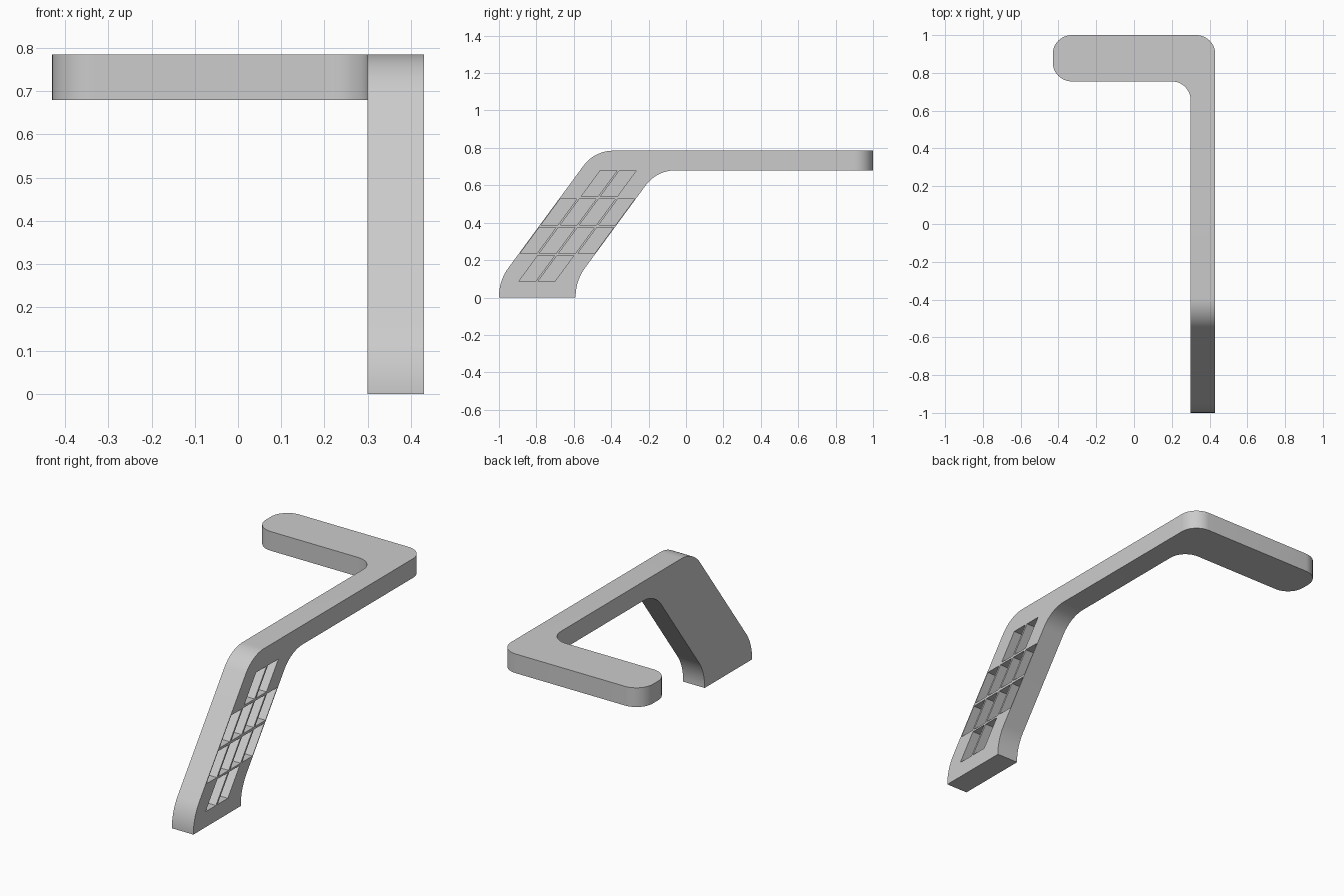
import bpy, bmesh, math
from mathutils import Vector

if "Cube" in bpy.data.objects:
    bpy.data.objects.remove(bpy.data.objects["Cube"])


def rounded(points):
    """Outline from (a, b, tangent_length) corners, with arcs where length > 0."""
    out = []
    n = len(points)
    for i, (a, b, t) in enumerate(points):
        p = Vector((a, b))
        if t == 0:
            out.append(p)
            continue
        u = (Vector(points[i - 1][:2]) - p).normalized()
        v = (Vector(points[(i + 1) % n][:2]) - p).normalized()
        half = u.angle(v) / 2
        r = t * math.tan(half)
        c = p + (u + v).normalized() * t / math.cos(half)
        d0, d1 = (p + u * t - c).normalized(), (p + v * t - c).normalized()
        for k in range(13):
            out.append(c + d0.slerp(d1, k / 12).normalized() * r)
    return out


def prism(bm, outline, place, lo, hi):
    """Extrude an outline between lo and hi; place maps (a, b, h) to xyz."""
    low = [bm.verts.new(place(a, b, lo)) for a, b in outline]
    top = [bm.verts.new(place(a, b, hi)) for a, b in outline]
    bm.faces.new(low)
    bm.faces.new(top)
    for i in range(len(low)):
        j = (i + 1) % len(low)
        bm.faces.new((low[i], low[j], top[j], top[i]))


def make(name, bm):
    bmesh.ops.recalc_face_normals(bm, faces=bm.faces)
    me = bpy.data.meshes.new(name)
    bm.to_mesh(me)
    bm.free()
    ob = bpy.data.objects.new(name, me)
    bpy.context.collection.objects.link(ob)
    return ob


def along_x(a, b, h):
    return (h, a, b)


def along_z(a, b, h):
    return (a, b, h)


def boolean(target, tool, operation):
    mod = target.modifiers.new(operation.lower(), 'BOOLEAN')
    mod.operation, mod.solver, mod.object = operation, 'EXACT', tool
    bpy.context.view_layer.objects.active = target
    bpy.ops.object.modifier_apply(modifier=mod.name)
    bpy.data.objects.remove(tool)


SLOPE, WIDTH, TOP, UNDER = 0.735, 0.41, 0.785, 0.68


def front_edge(z):
    return -1.066 + SLOPE * z


# Side profile: sloping leg and flat arm
bm = bmesh.new()
side = rounded([
    (-1, 0, 0), (-1, 0.09, 0.085),
    (front_edge(TOP), TOP, 0.1), (1, TOP, 0), (1, UNDER, 0),
    (front_edge(UNDER) + WIDTH, UNDER, 0.1),
    (-0.59, 0.09, 0.085), (-0.59, 0, 0)])
prism(bm, side, along_x, -0.6, 0.6)
bracket = make("bracket_arm", bm)

# Top outline: long arm with a hooked end
bm = bmesh.new()
plan = rounded([
    (0.30, -1.2, 0), (0.43, -1.2, 0), (0.43, 1, 0.1), (-0.43, 1, 0.1),
    (-0.43, 0.755, 0.1), (0.30, 0.755, 0.1)])
prism(bm, plan, along_z, -0.2, 1)
boolean(bracket, make("plan_cutter", bm), 'INTERSECT')

# Slanted pockets in the outer side of the leg
bm = bmesh.new()
WALL, RIB = 0.006, 0.013
CELL = (WIDTH - 2 * WALL - 3 * RIB) / 4
rows = [(0.085, (1, 2)), (0.235, range(4)), (0.388, range(4)), (0.54, (1, 2))]
for z0, columns in rows:
    z1 = z0 + 0.14
    for c in columns:
        off = WALL + c * (CELL + RIB)
        y0, y1 = front_edge(z0) + off, front_edge(z1) + off
        prism(bm, [(y0, z0), (y0 + CELL, z0), (y1 + CELL, z1), (y1, z1)],
              along_x, 0.315, 0.5)
boolean(bracket, make("pocket_cutter", bm), 'DIFFERENCE')

bpy.ops.object.select_all(action='DESELECT')
bracket.select_set(True)
bpy.context.view_layer.objects.active = bracket
bpy.ops.object.shade_smooth_by_angle(angle=math.radians(25))
